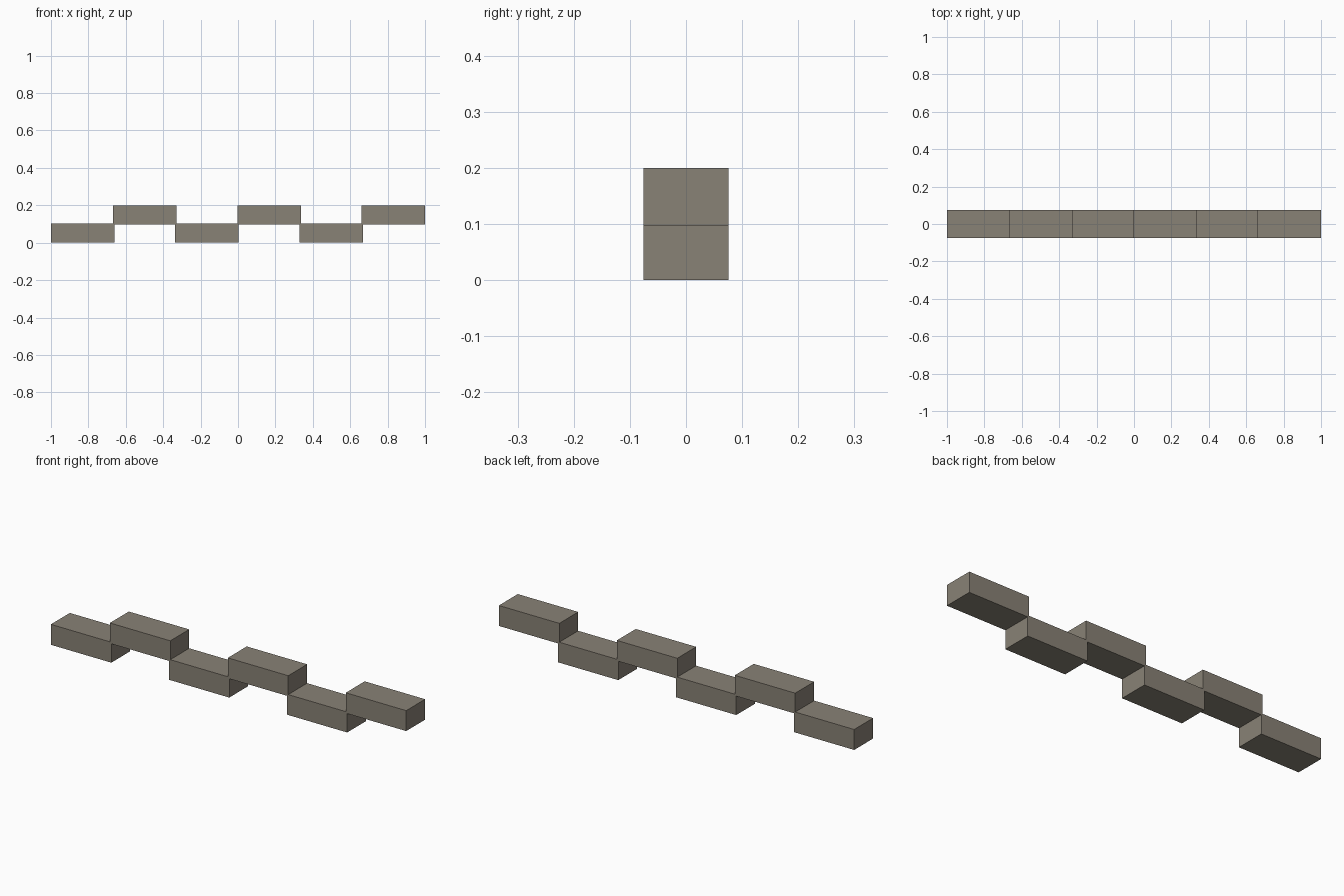
import bpy

if "Cube" in bpy.data.objects:
    bpy.data.objects.remove(bpy.data.objects["Cube"])

COUNT = 6
LENGTH, WIDTH, HEIGHT = 0.34, 0.152, 0.104
TOTAL_LENGTH, TOTAL_HEIGHT = 2.0, 0.2
PITCH = (TOTAL_LENGTH - LENGTH) / (COUNT - 1)

# Warm grey-brown stone colour
stone = bpy.data.materials.new("stone")
stone.diffuse_color = (0.25, 0.223, 0.181, 1)
stone.use_nodes = True
stone.node_tree.nodes["Principled BSDF"].inputs["Base Color"].default_value = stone.diffuse_color


def add_block(name, x, z):
    bpy.ops.mesh.primitive_cube_add(size=1, location=(x, 0, z))
    block = bpy.context.object
    block.name = name
    block.scale = (LENGTH, WIDTH, HEIGHT)
    bpy.ops.object.transform_apply(location=False, rotation=False, scale=True)
    block.data.materials.append(stone)


# Row of blocks alternating low and high, slightly overlapping at the corners
for i in range(COUNT):
    x = -TOTAL_LENGTH / 2 + LENGTH / 2 + i * PITCH
    if i % 2 == 0:
        add_block(f"lower_block_{i // 2 + 1}", x, HEIGHT / 2)
    else:
        add_block(f"upper_block_{i // 2 + 1}", x, TOTAL_HEIGHT - HEIGHT / 2)
